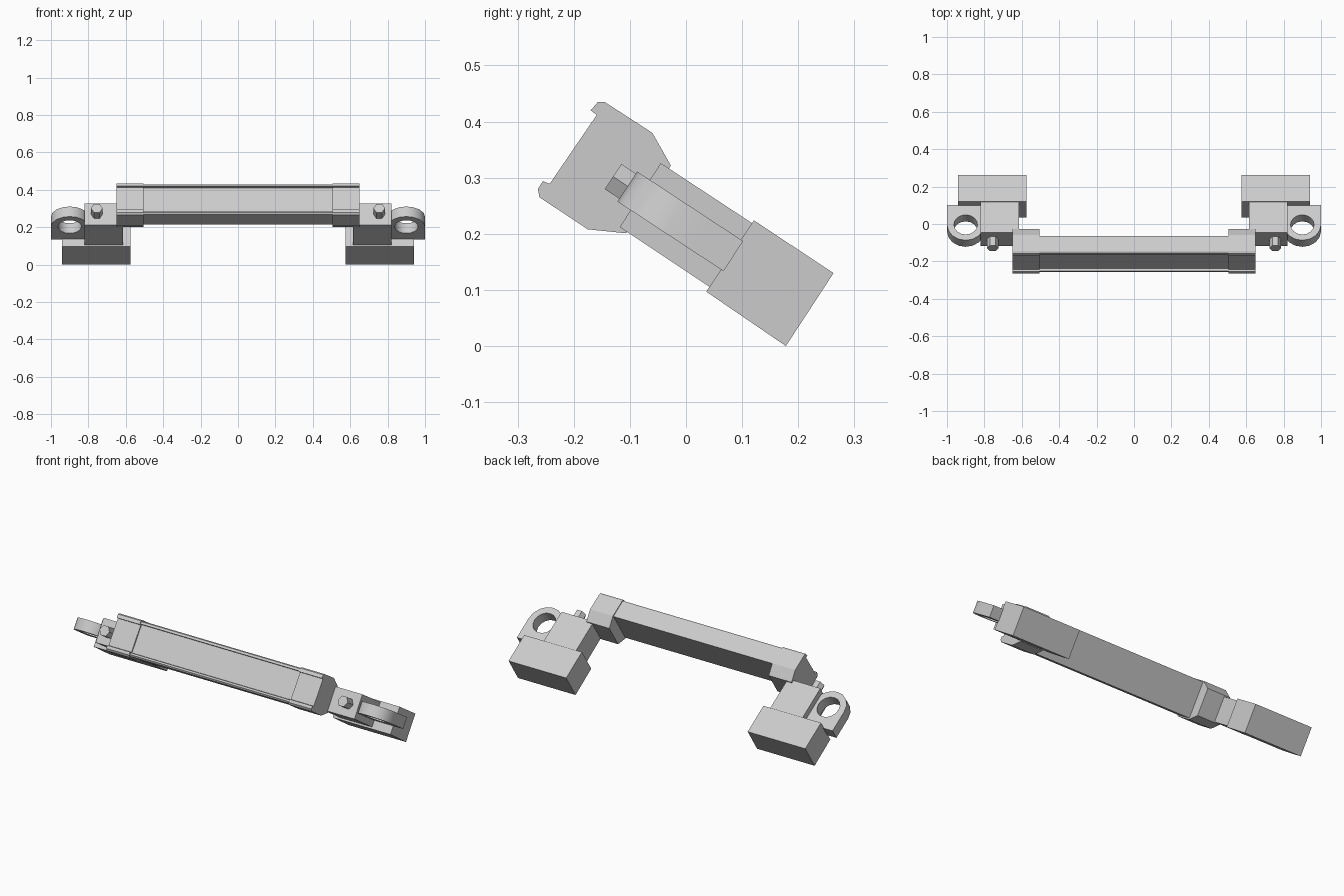
import bpy
import bmesh
from math import cos, sin, pi, radians
from mathutils import Vector

cube = bpy.data.objects.get("Cube")
if cube:
    bpy.data.objects.remove(cube, do_unlink=True)

grey = bpy.data.materials.new("plain_grey")
grey.use_nodes = True
COLOUR = (0.6, 0.6, 0.6, 1)
grey.diffuse_color = COLOUR
grey.node_tree.nodes["Principled BSDF"].inputs["Base Color"].default_value = COLOUR

# Tilted directions: ALONG runs back and down the arm, UP is square to it
TILT = radians(33.3)
ALONG = Vector((0, cos(TILT), -sin(TILT)))
UP = Vector((0, sin(TILT), cos(TILT)))


def prism(name, points, offset, smooth=False):
    """Solid made by sweeping a flat outline by an offset."""
    bm = bmesh.new()
    face = bm.faces.new([bm.verts.new(p) for p in points])
    ext = bmesh.ops.extrude_face_region(bm, geom=[face])
    moved = [g for g in ext["geom"] if isinstance(g, bmesh.types.BMVert)]
    bmesh.ops.translate(bm, verts=moved, vec=offset)
    bmesh.ops.recalc_face_normals(bm, faces=bm.faces)
    return finish(name, bm, smooth)


def finish(name, bm, smooth=False):
    mesh = bpy.data.meshes.new(name)
    bm.to_mesh(mesh)
    bm.free()
    mesh.materials.append(grey)
    obj = bpy.data.objects.new(name, mesh)
    bpy.context.collection.objects.link(obj)
    if smooth:
        bpy.ops.object.select_all(action="DESELECT")
        obj.select_set(True)
        bpy.context.view_layer.objects.active = obj
        bpy.ops.object.shade_smooth_by_angle(angle=radians(30))
    return obj


def sweep_x(name, profile, x0, x1):
    return prism(name, [(x0, y, z) for y, z in profile], Vector((x1 - x0, 0, 0)))


def towing_eye(name, side):
    """Flat plate with a round outer end and a round hole."""
    centre = Vector((side * 0.9, -0.087, 0.311)) + ALONG * 0.1
    radius, hole, steps = 0.1, 0.063, 16
    across = Vector((side, 0, 0))
    outer, inner = [], []
    for i in range(steps):
        a = 2 * pi * i / steps
        c, s = cos(a), sin(a)
        inner.append(centre + (across * c + ALONG * s) * hole)
        if s <= 0.001:
            p = across * c * radius + ALONG * s * radius
        else:  # square rear half
            k = 1 / max(abs(c), abs(s))
            p = across * c * k * radius + ALONG * s * k * radius * 1.26
        outer.append(centre + p)
    bm = bmesh.new()
    rings = [[bm.verts.new(p - UP * d) for p in ring]
             for ring, d in ((outer, 0), (inner, 0), (inner, 0.064), (outer, 0.064))]
    for r in range(4):
        a, b = rings[r], rings[(r + 1) % 4]
        for i in range(steps):
            j = (i + 1) % steps
            bm.faces.new((a[i], a[j], b[j], b[i]))
    bmesh.ops.recalc_face_normals(bm, faces=bm.faces)
    return finish(name, bm, True)


# Lipped front face shared by the beam and its end caps
cap_profile = [(-0.264, 0.28), (-0.255, 0.294), (-0.243, 0.289), (-0.159, 0.412),
               (-0.17, 0.42), (-0.157, 0.435), (-0.145, 0.435), (-0.06, 0.38),
               (-0.027, 0.322), (-0.107, 0.201), (-0.175, 0.208), (-0.261, 0.265)]
beam_profile = [(-0.256, 0.28), (-0.25, 0.288), (-0.238, 0.283), (-0.151, 0.411),
                (-0.163, 0.42), (-0.155, 0.43), (-0.145, 0.43), (-0.064, 0.376),
                (-0.171, 0.214), (-0.254, 0.268)]
arm_profile = [(-0.045, 0.326), (0.13, 0.211), (0.056, 0.096), (-0.118, 0.212)]
block_profile = [(0.121, 0.224), (0.263, 0.13), (0.178, 0), (0.036, 0.097)]

sweep_x("cross_beam", beam_profile, -0.51, 0.51)

for label, side in (("left", 1), ("right", -1)):
    sweep_x(label + "_end_cap", cap_profile, side * 0.505, side * 0.65)
    sweep_x(label + "_arm", arm_profile, side * 0.615, side * 0.82)
    sweep_x(label + "_mount_block", block_profile, side * 0.575, side * 0.94)
    towing_eye(label + "_towing_eye", side)
    # Hexagonal peg on the front of the arm
    tip = Vector((side * 0.755, -0.13, 0.302))
    hexagon = [tip + (Vector((cos(i * pi / 3), 0, 0)) + UP * sin(i * pi / 3)) * 0.031
               for i in range(6)]
    prism(label + "_peg", hexagon, ALONG * 0.07)
